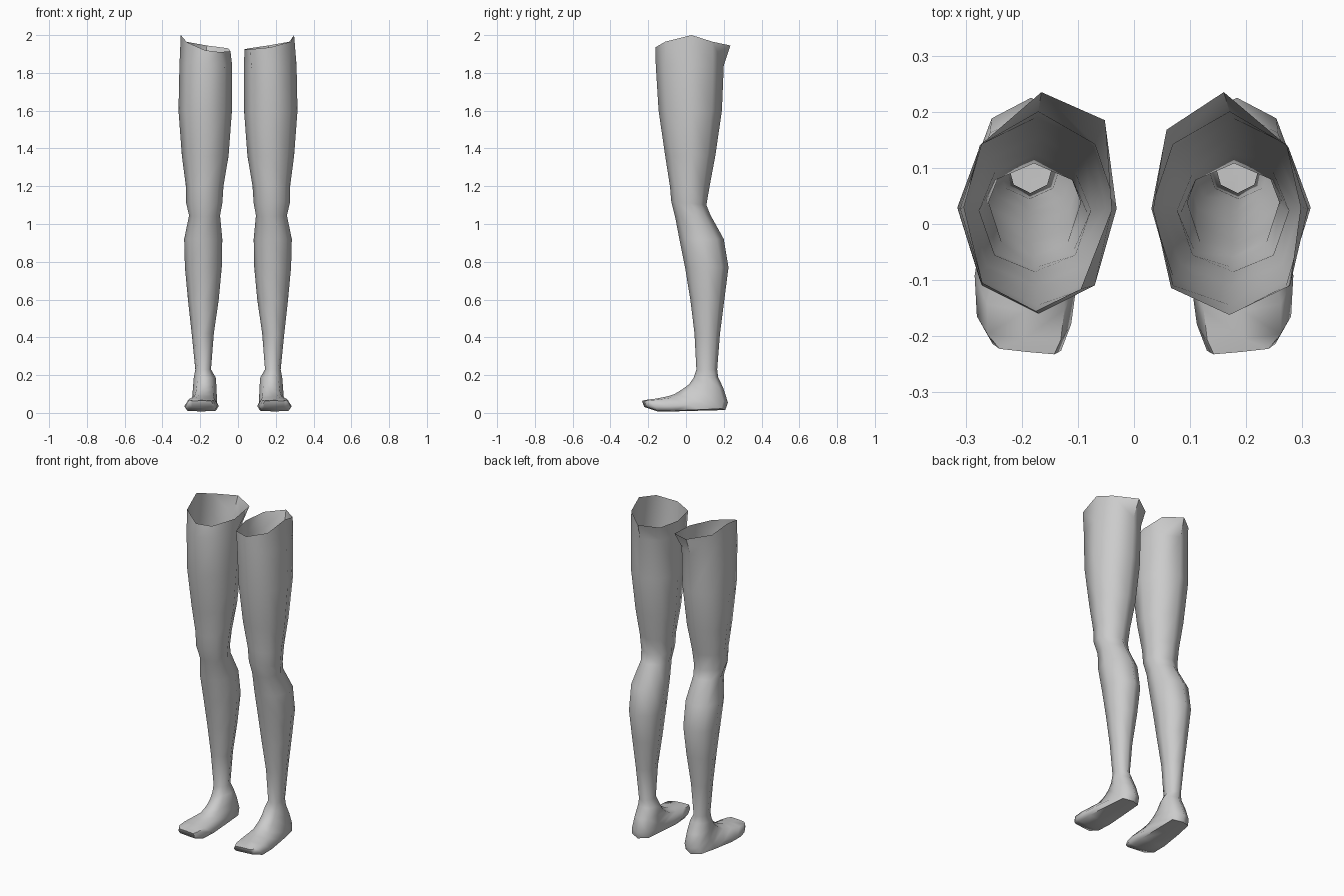
import bpy
import bmesh
import math

skin = bpy.data.materials.new("plain grey")
skin.diffuse_color = (0.6, 0.6, 0.6, 1)

# Rings down the leg: front y, front z, back y, back z, inner x, outer x
LEG = [
    (-0.16, 1.84, 0.20, 1.84, 0.031, 0.310),
    (-0.145, 1.60, 0.19, 1.60, 0.032, 0.315),
    (-0.11, 1.36, 0.155, 1.36, 0.05, 0.297),
    (-0.085, 1.20, 0.125, 1.20, 0.077, 0.276),
    (-0.078, 1.12, 0.108, 1.10, 0.083, 0.274),
    (-0.058, 1.04, 0.128, 1.05, 0.095, 0.259),
    (-0.035, 0.92, 0.20, 0.92, 0.083, 0.285),
    (-0.005, 0.77, 0.225, 0.77, 0.086, 0.281),
    (0.023, 0.60, 0.203, 0.60, 0.102, 0.265),
    (0.045, 0.42, 0.180, 0.42, 0.128, 0.245),
    (0.055, 0.23, 0.165, 0.23, 0.143, 0.226),
]
# Rings that swing round the heel and run forward to the toes
FOOT = [
    (0.04, 0.185, 0.170, 0.19, 0.118, 0.234),
    (0.015, 0.15, 0.198, 0.13, 0.114, 0.238),
    (-0.02, 0.125, 0.222, 0.055, 0.112, 0.242),
    (-0.06, 0.10, 0.208, 0.015, 0.110, 0.250),
    (-0.10, 0.087, 0.09, 0.012, 0.106, 0.268),
    (-0.155, 0.076, -0.06, 0.008, 0.102, 0.284),
    (-0.205, 0.07, -0.15, 0.008, 0.112, 0.280),
    (-0.228, 0.065, -0.215, 0.03, 0.130, 0.252),
]
# Open thigh edge: front, then round the outer side, back and inner side
RIGHT_TOP = [
    (0.17, -0.162, 1.935), (0.278, -0.11, 1.965), (0.297, 0.03, 2.0),
    (0.272, 0.14, 1.965), (0.16, 0.235, 1.945), (0.058, 0.168, 1.93),
    (0.035, 0.025, 1.925), (0.066, -0.114, 1.925),
]
LEFT_TOP = [
    (0.175, -0.155, 1.92), (0.27, -0.105, 1.962), (0.303, 0.03, 2.0),
    (0.275, 0.14, 1.965), (0.165, 0.235, 1.945), (0.052, 0.185, 1.93),
    (0.04, 0.025, 1.915), (0.095, -0.116, 1.91),
]


def ring(spec, front_t, front_w, mid_t, back_t, back_w, skew=0.0):
    """Eight points, each a share of the way front to back and centre to side."""
    fy, fz, by, bz, x0, x1 = spec
    cx, h = (x0 + x1) / 2, (x1 - x0) / 2
    shape = [(0, 0), (front_t, front_w), (mid_t, 1), (back_t, back_w),
             (1, 0), (back_t, -back_w), (mid_t, -1), (front_t, -front_w)]
    return [(cx + h * w, fy + (by - fy) * t + skew * h * w, fz + (bz - fz) * t)
            for t, w in shape]


def build_leg(name, top, side):
    rings = [top]
    rings += [ring(s, 0.14, 0.72, 0.52, 0.84, 0.72) for s in LEG]
    for i, s in enumerate(FOOT):
        k = i / (len(FOOT) - 1)
        rings.append(ring(s, 0.14 - 0.09 * k, 0.65 + 0.15 * k, 0.52 + 0.1 * k,
                          0.86 + 0.12 * k, 0.72 + 0.16 * k, 0.1 * k))
    bm = bmesh.new()
    loops = [[bm.verts.new((side * x, y, z)) for x, y, z in r] for r in rings]
    for a, b in zip(loops, loops[1:]):
        for i in range(8):
            j = (i + 1) % 8
            bm.faces.new((a[i], b[i], b[j], a[j]))
    bm.faces.new(loops[-1])  # toe tip
    bmesh.ops.recalc_face_normals(bm, faces=bm.faces)
    # Open shell: make sure the normals point away from the leg
    if bm.calc_volume(signed=True) < 0:
        bmesh.ops.reverse_faces(bm, faces=bm.faces)
    mesh = bpy.data.meshes.new(name)
    bm.to_mesh(mesh)
    bm.free()
    mesh.materials.append(skin)
    obj = bpy.data.objects.new(name, mesh)
    bpy.context.collection.objects.link(obj)
    bpy.ops.object.select_all(action='DESELECT')
    obj.select_set(True)
    bpy.context.view_layer.objects.active = obj
    bpy.ops.object.shade_smooth_by_angle(angle=math.radians(60))


build_leg("right_leg", RIGHT_TOP, 1)
build_leg("left_leg", LEFT_TOP, -1)
